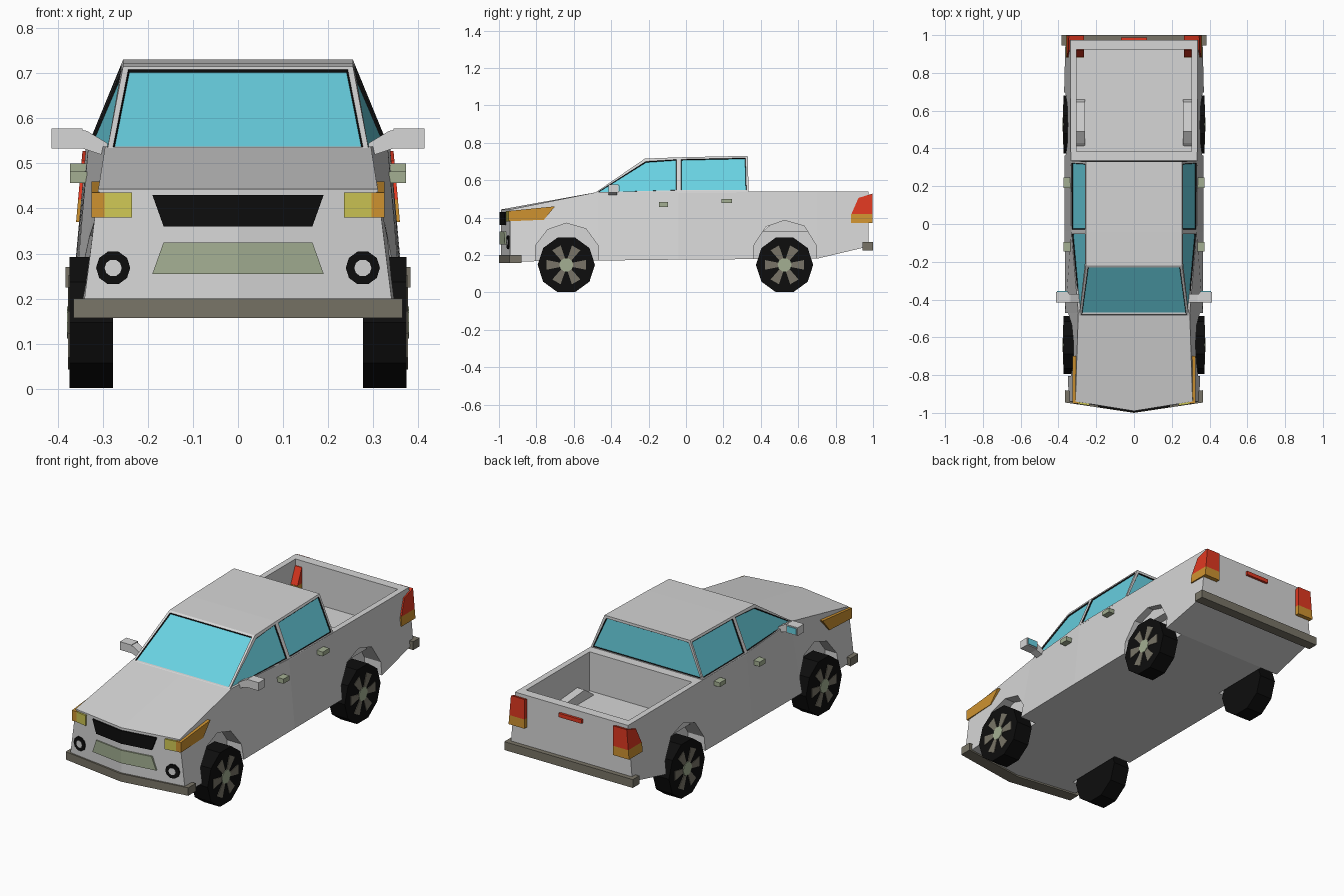
import bpy, bmesh, math

if "Cube" in bpy.data.objects:
    bpy.data.objects.remove(bpy.data.objects["Cube"])

def material(name, r, g, b):
    m = bpy.data.materials.new(name)
    m.diffuse_color = (r, g, b, 1)
    m.use_nodes = True
    m.node_tree.nodes["Principled BSDF"].inputs["Base Color"].default_value = m.diffuse_color
    return m

PAINT = material("light_grey_paint", .67, .67, .67)
GLASS = material("cyan_glass", .14, .64, .76)
BLACK = material("black_rubber", .004, .004, .004)
TRIM = material("brown_grey_trim", .19, .175, .135)
GREEN = material("pale_green_metal", .37, .43, .29)
RED = material("red_lamp", .74, .04, .015)
ORANGE = material("orange_lamp", .62, .29, .03)
YELLOW = material("yellow_lamp", .62, .57, .09)

def finish(bm, name, *mats):
    bmesh.ops.recalc_face_normals(bm, faces=bm.faces)
    me = bpy.data.meshes.new(name)
    bm.to_mesh(me)
    bm.free()
    for m in mats:
        me.materials.append(m)
    ob = bpy.data.objects.new(name, me)
    bpy.context.collection.objects.link(ob)
    return ob

def prism(name, pts, axis, a, b, mat, mirror=True):
    """Extrude a 2D outline along an axis from a to b (numbers or functions of the point)."""
    bm = bmesh.new()
    val = lambda f, p: f(*p) if callable(f) else f
    def place(p, d):
        if axis == 'x':
            return (d, p[0], p[1])
        return (p[0], d, p[1]) if axis == 'y' else (p[0], p[1], d)
    for s in ((1, -1) if mirror else (1,)):
        rings = []
        for f in (a, b):
            ring = []
            for p in pts:
                x, y, z = place(p, val(f, p))
                ring.append(bm.verts.new((s * x, y, z)))
            rings.append(ring)
            bm.faces.new(ring)
        n = len(pts)
        for i in range(n):
            j = (i + 1) % n
            bm.faces.new((rings[0][i], rings[0][j], rings[1][j], rings[1][i]))
    return finish(bm, name, mat)

def rect(a0, a1, b0, b1):
    return [(a0, b0), (a1, b0), (a1, b1), (a0, b1)]

def ngon(n, r, c0, c1, start=0.0):
    return [(c0 + r * math.cos(start + 2 * math.pi * i / n),
             c1 + r * math.sin(start + 2 * math.pi * i / n)) for i in range(n)]

# Body: lofted sections (y, bottom half width, bottom z, top half width, top z)
sections = [(-.94, .345, .165, .31, .443), (-.47, .364, .17, .295, .537),
            (-.04, .367, .175, .332, .54), (.70, .37, .18, .337, .54),
            (.975, .363, .245, .337, .54)]
bm = bmesh.new()
rings = []
for i, (y, xb, zb, xt, zt) in enumerate(sections):
    yc = y - .05 if i == 0 else y          # pointed nose
    rings.append([bm.verts.new(v) for v in (
        (-xb, y, zb), (-xt, y, zt), (0, yc, zt), (xt, y, zt), (xb, y, zb), (0, yc, zb))])
for r, q in zip(rings, rings[1:]):
    for i in range(6):
        j = (i + 1) % 6
        bm.faces.new((r[i], r[j], q[j], q[i]))
for r in (rings[0], rings[-1]):
    bm.faces.new((r[0], r[1], r[2], r[5]))
    bm.faces.new((r[5], r[2], r[3], r[4]))
body = finish(bm, "body", PAINT)

# Cut the bed and the wheel arches
WHEELS = (("front", -.64, .37), ("rear", .527, .385))
def arch(y, top):
    return [(y - .165, .1), (y - .165, .25), (y - .10, top - .035), (y, top),
            (y + .105, top - .03), (y + .17, .25), (y + .17, .1)]
cutters = [prism("bed_cutter", rect(-.305, .305, .385, .925), 'z', .33, .6, PAINT, False)]
for n, y, top in WHEELS:
    cutters.append(prism(n + "_arch_cutter", arch(y, top), 'x', .265, .45, PAINT))
for c in cutters:
    c.hide_render = True
    mod = body.modifiers.new("cut", 'BOOLEAN')
    mod.operation = 'DIFFERENCE'
    mod.solver = 'EXACT'
    mod.object = c
bpy.context.view_layer.update()
cut = bpy.data.meshes.new_from_object(body.evaluated_get(bpy.context.evaluated_depsgraph_get()))
body.modifiers.clear()
body.data = cut
for c in cutters:
    bpy.data.objects.remove(c)

# Wheel wells inside the bed
prism("bed_wheel_well", [(.41, .325), (.43, .345), (.49, .387), (.645, .375), (.662, .325)],
      'x', .26, .312, PAINT)

# Cabin with inset windows
low = [(-.49, .29, .53), (-.04, .333, .535), (.335, .335, .535)]
high = [(-.22, .255, .715), (-.04, .255, .722), (.33, .255, .73)]
bm = bmesh.new()
V = {(k, s, i): bm.verts.new((s * x, y, z))
     for k, row in enumerate((low, high)) for i, (y, x, z) in enumerate(row) for s in (1, -1)}
panes = []
for s in (1, -1):
    for i in (0, 1):
        panes.append(bm.faces.new((V[0, s, i], V[0, s, i + 1], V[1, s, i + 1], V[1, s, i])))
for i in (0, 2):
    panes.append(bm.faces.new((V[0, 1, i], V[0, -1, i], V[1, -1, i], V[1, 1, i])))
for k in (0, 1):
    for i in (0, 1):
        bm.faces.new((V[k, 1, i], V[k, 1, i + 1], V[k, -1, i + 1], V[k, -1, i]))
bmesh.ops.recalc_face_normals(bm, faces=bm.faces)
bmesh.ops.inset_individual(bm, faces=panes, thickness=.017)
rim = bmesh.ops.inset_individual(bm, faces=panes, thickness=.004, depth=-.006)
for f in rim["faces"]:
    f.material_index = 2
for f in panes:
    f.material_index = 1
finish(bm, "cabin", PAINT, GLASS, BLACK)

# Wheels: tyre, six spokes and hub
for n, y, top in WHEELS:
    prism(n + "_tyre", ngon(10, .153, y, .147, math.pi / 10 * 2), 'x', .277, .374, BLACK)
    for i in range(6):
        t = i * math.pi / 3
        c, s = math.cos(t), math.sin(t)
        spoke = [(y + r * c - w * s, .147 + r * s + w * c)
                 for r, w in ((.03, .011), (.105, .026), (.105, -.026), (.03, -.011))]
        prism(n + "_spoke", spoke, 'x', .37, .377, TRIM)
    prism(n + "_hub", ngon(10, .037, y, .147), 'x', .37, .379, GREEN)

# Front details follow the pointed nose
def nose(out):
    return lambda x, z: -.99 + .15 * x - out
def front(name, pts, mat, out=.007):
    prism(name, pts, 'y', nose(out), nose(-.03), mat)
front("grille", [(0, .36), (.165, .36), (.19, .43), (0, .43)], BLACK)
front("front_plate", [(0, .255), (.19, .255), (.165, .325), (0, .325)], GREEN)
front("headlight", rect(.235, .296, .38, .435), YELLOW)
front("fog_light_ring", ngon(10, .038, .277, .268), BLACK)
front("fog_light_lens", ngon(10, .019, .277, .268), PAINT, .009)
prism("front_indicator", [(-.95, .38), (-.76, .388), (-.70, .46), (-.95, .435)],
      'x', .295, .325, ORANGE)

# Bumpers
prism("front_bumper", [(0, -1), (.365, -.945), (.365, -.88), (0, -.93)], 'z', .157, .2, TRIM)
prism("rear_bumper", rect(-.383, .383, .945, 1), 'z', .225, .27, TRIM, False)

# Tail lights follow the leaning side
lean = lambda y, z: .344 + (.54 - z) * .09
prism("tail_light", [(.885, .42), (.998, .42), (.998, .528), (.922, .505)], 'x', .265, lean, RED)
prism("rear_indicator", rect(.882, .998, .37, .42), 'x', .265, lean, ORANGE)
prism("brake_light", rect(-.068, .068, .482, .503), 'y', .97, .988, RED, False)

# Door handles
prism("front_door_handle", rect(-.145, -.095, .457, .482), 'x', .335, .373, GREEN)
prism("rear_door_handle", rect(.19, .245, .477, .5), 'x', .335, .373, GREEN)

# Side mirrors
prism("mirror_arm", [(.29, .525), (.305, .52), (.35, .535), (.35, .575), (.335, .572), (.29, .545)],
      'y', -.415, -.37, PAINT)
prism("mirror_housing", rect(.345, .414, .533, .577), 'y', -.415, -.36, PAINT)
prism("mirror_glass", rect(.352, .408, .539, .571), 'y', -.362, -.356, GLASS)
